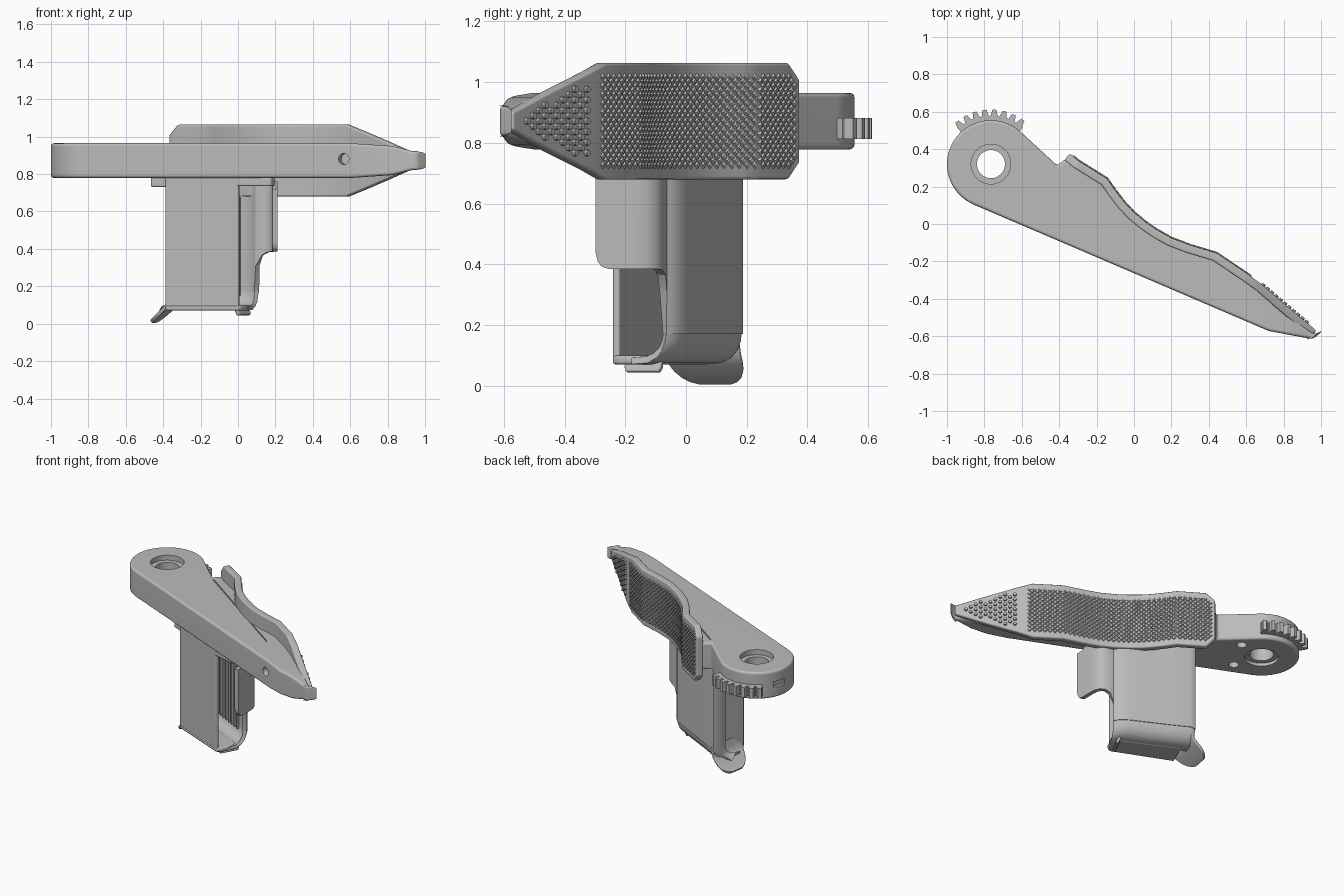
import bpy, bmesh, math
from mathutils import Vector

old = bpy.data.objects.get("Cube")
if old:
    bpy.data.objects.remove(old)

grey = bpy.data.materials.new("medium grey")
grey.use_nodes = True
grey.diffuse_color = (0.5, 0.5, 0.5, 1)
grey.node_tree.nodes["Principled BSDF"].inputs["Base Color"].default_value = (0.5, 0.5, 0.5, 1)

MID = 0.872                       # height of the arm's centre plane
PIVOT = Vector((-0.765, 0.32))
D = Vector((0.92, -0.39))         # along the arm
N = Vector((0.39, 0.92))          # across the arm, to the back


def make(name, bm):
    bmesh.ops.recalc_face_normals(bm, faces=bm.faces)
    mesh = bpy.data.meshes.new(name)
    bm.to_mesh(mesh)
    bm.free()
    mesh.materials.append(grey)
    ob = bpy.data.objects.new(name, mesh)
    bpy.context.collection.objects.link(ob)
    return ob


def finish(ob, bevel=0, solid=0, cutters=(), clamp=True):
    bpy.ops.object.select_all(action='DESELECT')
    ob.select_set(True)
    bpy.context.view_layer.objects.active = ob
    if solid:
        m = ob.modifiers.new("thickness", 'SOLIDIFY')
        m.thickness, m.offset = solid, 0
        m.use_even_offset = True
    if bevel:
        m = ob.modifiers.new("rounding", 'BEVEL')
        m.width, m.segments, m.limit_method = bevel, 3, 'ANGLE'
        m.angle_limit = math.radians(40)
        m.use_clamp_overlap = clamp
    for c in cutters:
        m = ob.modifiers.new("cut", 'BOOLEAN')
        m.operation, m.object, m.solver = 'DIFFERENCE', c, 'EXACT'
    for m in list(ob.modifiers):
        bpy.ops.object.modifier_apply(modifier=m.name)
    bpy.ops.object.shade_smooth_by_angle(angle=math.radians(35))
    m = ob.modifiers.new("flat_face_shading", 'WEIGHTED_NORMAL')
    m.keep_sharp = True
    for c in cutters:
        bpy.data.objects.remove(c)
    return ob


def prism_bm(pts, z0, z1):
    bm = bmesh.new()
    face = bm.faces.new([bm.verts.new((p[0], p[1], z0)) for p in pts])
    ext = bmesh.ops.extrude_face_region(bm, geom=[face])["geom"]
    bmesh.ops.translate(bm, vec=(0, 0, z1 - z0),
                        verts=[v for v in ext if isinstance(v, bmesh.types.BMVert)])
    return bm


def prism(name, pts, z0, z1):
    return make(name, prism_bm(pts, z0, z1))


def sheet(name, rows):
    """Surface through rows of points."""
    bm = bmesh.new()
    grid = [[bm.verts.new(p) for p in row] for row in rows]
    for g, h in zip(grid, grid[1:]):
        for k in range(len(g) - 1):
            bm.faces.new((g[k], g[k + 1], h[k + 1], h[k]))
    return make(name, bm)


def circle(c, r, n=48):
    return [c + r * Vector((math.cos(2 * math.pi * i / n), math.sin(2 * math.pi * i / n)))
            for i in range(n)]


def bar(a, b, w):
    """Rectangle of width w around the line from a to b."""
    a, b = Vector(a), Vector(b)
    s = (b - a).normalized().orthogonal() * w / 2
    return [a - s, b - s, b + s, a + s]


# Pedal path: x, y and half height of each section
PATH = [(-0.342, 0.377, 0.135), (-0.3, 0.34, 0.192), (-0.145, 0.243, 0.192),
        (-0.1, 0.18, 0.192), (-0.05, 0.115, 0.192), (0.0, 0.062, 0.192), (0.06, 0.012, 0.192),
        (0.12, -0.03, 0.192), (0.2, -0.075, 0.192), (0.3, -0.113, 0.192), (0.44, -0.155, 0.192),
        (0.6, -0.262, 0.192), (0.68, -0.32, 0.16), (0.82, -0.44, 0.1), (0.975, -0.57, 0.03)]
P2 = [Vector(p[:2]) for p in PATH]


def path_normal(i):
    t = P2[min(i + 1, len(P2) - 1)] - P2[max(i - 1, 0)]
    return Vector((-t.y, t.x)).normalized()


def inner(depth):
    return [p - path_normal(i) * depth for i, p in enumerate(P2)]


# Pedal plate
bm = bmesh.new()
rings = []
for (x, y, h), q in zip(PATH, inner(0.045)):
    rings.append([bm.verts.new(v) for v in ((x, y, MID - h), (x, y, MID + h),
                                            (q.x, q.y, MID + h), (q.x, q.y, MID - h))])
for a, b in zip(rings, rings[1:]):
    for k in range(4):
        bm.faces.new((a[k], a[(k + 1) % 4], b[(k + 1) % 4], b[k]))
bm.faces.new(rings[0])
bm.faces.new(rings[-1])
finish(make("pedal_plate", bm), bevel=0.01)

# Arm, with its side following the pedal
arc = [PIVOT + 0.235 * Vector((math.cos(a), math.sin(a)))
       for a in (math.radians(48.7 + 198.3 * i / 32) for i in range(33))]
outline = arc + [Vector(p) for p in ((0.72, -0.572), (0.955, -0.616), (1.012, -0.57))]
outline += inner(0.025)[:0:-1] + [Vector((-0.365, 0.35)), Vector((-0.41, 0.312))]
bm = prism_bm(outline, MID - 0.093, MID + 0.093)
for x in (0.6, 0.83, 0.93):
    bmesh.ops.bisect_plane(bm, geom=bm.verts[:] + bm.edges[:] + bm.faces[:],
                           plane_co=(x, 0, 0), plane_no=(1, 0, 0))
for v in bm.verts:                # thinner towards the tip
    x, s = v.co.x, 1
    if x > 0.6:
        s = 1 - 0.17 * min(1, (x - 0.6) / 0.23) - 0.28 * max(0, min(1, (x - 0.83) / 0.1))
    v.co.z = MID + (v.co.z - MID) * s
arm = make("arm", bm)
screw = Vector((0.565, -0.506))
bm = bmesh.new()
bmesh.ops.create_cone(bm, cap_ends=True, segments=24, radius1=0.03, radius2=0.03, depth=0.08)
turn = Vector((N.x, N.y, 0)).to_track_quat('Z', 'Y').to_matrix()
bmesh.ops.rotate(bm, verts=bm.verts, matrix=turn)
bmesh.ops.translate(bm, verts=bm.verts, vec=(screw.x, screw.y, 0.88))
cuts = [make("screw_cutter", bm),
        prism("pivot_cutter", circle(PIVOT, 0.075), 0.7, 1.1),
        prism("upper_recess_cutter", circle(PIVOT, 0.106), 0.93, 1.1),
        prism("lower_recess_cutter", circle(PIVOT, 0.106), 0.7, 0.8),
        prism("seam_cutter", bar((-0.38, 0.275), (0.42, -0.285), 0.007), 0.957, 1.1),
        prism("end_slot_cutter", bar((-1.02, 0.4), (-0.97, 0.385), 0.09), 0.85, 0.89)]
for p in ((-0.57, 0.36), (-0.69, 0.14)):
    cuts.append(prism("small_hole_cutter", circle(Vector(p), 0.032, 20), 0.7, 0.84))
for c in cuts:
    c.hide_render = True
finish(arm, bevel=0.016, cutters=cuts, clamp=False)

# Gear teeth on the pivot end
TEETH, first, last = 8, 49, 134
pts = []
step = (last - first) / TEETH
for i in range(TEETH):
    for f, r in ((0.0, 0.258), (0.12, 0.26), (0.3, 0.292), (0.7, 0.292), (0.88, 0.26)):
        a = math.radians(first + (i + f) * step)
        pts.append(PIVOT + r * Vector((math.cos(a), math.sin(a))))
for a in (last, 110, 92, 74, first):
    a = math.radians(a)
    pts.append(PIVOT + 0.19 * Vector((math.cos(a), math.sin(a))))
finish(prism("gear_teeth", pts, 0.813, 0.882))


# Grip studs on the pedal
def at_x(x):
    for a, b in zip(PATH, PATH[1:]):
        if a[0] <= x <= b[0]:
            f = (x - a[0]) / (b[0] - a[0])
            t = Vector((b[0] - a[0], b[1] - a[1])).normalized()
            return Vector((x, a[1] + f * (b[1] - a[1]))), t, a[2] + f * (b[2] - a[2])


def stud(bm, p, t, z, r, top, high, sides):
    n = Vector((-t.y, t.x, 0))
    t = Vector((t.x, t.y, 0))
    base = Vector((p.x, p.y, z))
    low, up = [], []
    for k in range(sides):
        a = 2 * math.pi * k / sides
        d = t * math.cos(a) + Vector((0, 0, math.sin(a)))
        low.append(bm.verts.new(base + d * r - n * 0.003))
        up.append(bm.verts.new(base + d * top + n * high))
    bm.faces.new(up)
    for k in range(sides):
        j = (k + 1) % sides
        bm.faces.new((low[k], low[j], up[j], up[k]))


def stud_field(name, x0, x1, pitch, margin, r, top, high, sides):
    bm = bmesh.new()
    x, col = x0, 0
    while x < x1:
        p, t, h = at_x(x)
        half = min(h, 0.192) - margin
        rows = int(half / pitch) + 1
        for k in range(-rows, rows + 1):
            z = (k + 0.5 * (col % 2)) * pitch
            if abs(z) <= half:
                stud(bm, p, t, MID + z, r, top, high, sides)
        x += t.x * pitch * 0.55 if sides == 4 else t.x * pitch * 0.87
        col += 1
    finish(make(name, bm))


stud_field("diamond_grip", -0.32, 0.63, 0.029, 0.035, 0.0145, 0.008, 0.007, 4)
stud_field("toe_grip", 0.69, 0.93, 0.035, 0.03, 0.0125, 0.01, 0.011, 8)

# Bracket: thin front panel and left end panel
A, B = Vector((-0.39, -0.08)), Vector((0, -0.243))
panels = [A, B, B + N * 0.025, A + N * 0.025 + D * 0.025, A + N * 0.17 + D * 0.025, A + N * 0.17]
finish(prism("bracket_front_panel", panels, 0.09, 0.79), bevel=0.008)

# Bracket shell: x, y and lower edge along the wall, ending in the side flap
SHELL = [(-0.36, 0.1, 0.17), (-0.355, 0.145, 0.17), (-0.335, 0.172, 0.17), (-0.305, 0.173, 0.17),
         (-0.2, 0.115, 0.17), (-0.06, 0.045, 0.17), (0.03, 0, 0.17), (0.07, -0.025, 0.17),
         (0.09, -0.048, 0.17), (0.1, -0.07, 0.17), (0.105, -0.075, 0.31), (0.13, -0.081, 0.365),
         (0.16, -0.09, 0.382), (0.183, -0.107, 0.385), (0.195, -0.135, 0.385), (0.197, -0.17, 0.385),
         (0.197, -0.255, 0.385), (0.197, -0.277, 0.392), (0.197, -0.291, 0.41), (0.197, -0.298, 0.44)]
low = [(x, y, z) for x, y, z in SHELL]
high = [(x, y, 0.72 if y < -0.25 else 0.76) for x, y, z in SHELL]
finish(sheet("bracket_shell", [low, high]), solid=0.028, bevel=0.006)

# Rounded underside joining the shell to the floor
under = []
for e, z in ((0, 0.19), (0.004, 0.15), (0.016, 0.122), (0.036, 0.1), (0.065, 0.086), (0.12, 0.082)):
    under.append([(x - N.x * e, y - N.y * e, z) for x, y, _ in SHELL[:10]])
finish(sheet("bracket_underside", under), solid=0.023, bevel=0.005)

# Ribs inside the shell
start, end = Vector((-0.22, 0.115)), Vector((0.01, -0.005))
for i in range(8):
    q = start.lerp(end, i / 7)
    finish(prism("bracket_rib", bar(q - N * 0.018, q + N * 0.005, 0.01), 0.15, 0.68))

# Floor and top plates of the bracket
floor = [A, B, (0.03, -0.22), (0.06, -0.15), B + N * 0.15, A + N * 0.17]
finish(prism("bracket_floor", floor, 0.07, 0.1), bevel=0.01)
top = [A, B, (0.1, -0.27), (0.175, -0.28), (0.195, -0.25), (0.195, -0.12), (0.1, -0.06), (-0.32, 0.17)]
finish(prism("bracket_top", top, 0.735, 0.785), bevel=0.01)
finish(prism("bracket_top_tab", bar((-0.455, 0.0), (-0.36, -0.04), 0.07), 0.73, 0.785), bevel=0.01)


# Curved lips at the lower ends
def lip(name, a, b, out, rows):
    a, b = Vector(a), Vector(b)
    mid = (a + b) / 2
    grid = []
    for e, z, s in rows:
        line = []
        for k in range(9):
            f = k / 4 - 1
            p = mid + (b - a) / 2 * f * s + out * e
            line.append((p.x, p.y, z))
        grid.append(line)
    finish(sheet(name, grid), solid=0.02, bevel=0.005)


lip("rear_lip", (-0.38, -0.07), (-0.335, 0.182), -D,
    ((-0.02, 0.17, 0.97), (-0.01, 0.13, 0.99), (0.0, 0.1, 0.99), (0.02, 0.078, 0.97), (0.05, 0.052, 0.9),
     (0.075, 0.032, 0.78), (0.093, 0.019, 0.62), (0.107, 0.011, 0.4)))
lip("front_lip", (-0.005, -0.2), (0.06, -0.08), D,
    ((-0.03, 0.09, 1), (-0.01, 0.08, 1), (0.0, 0.06, 1), (0.005, 0.045, 0.9)))
